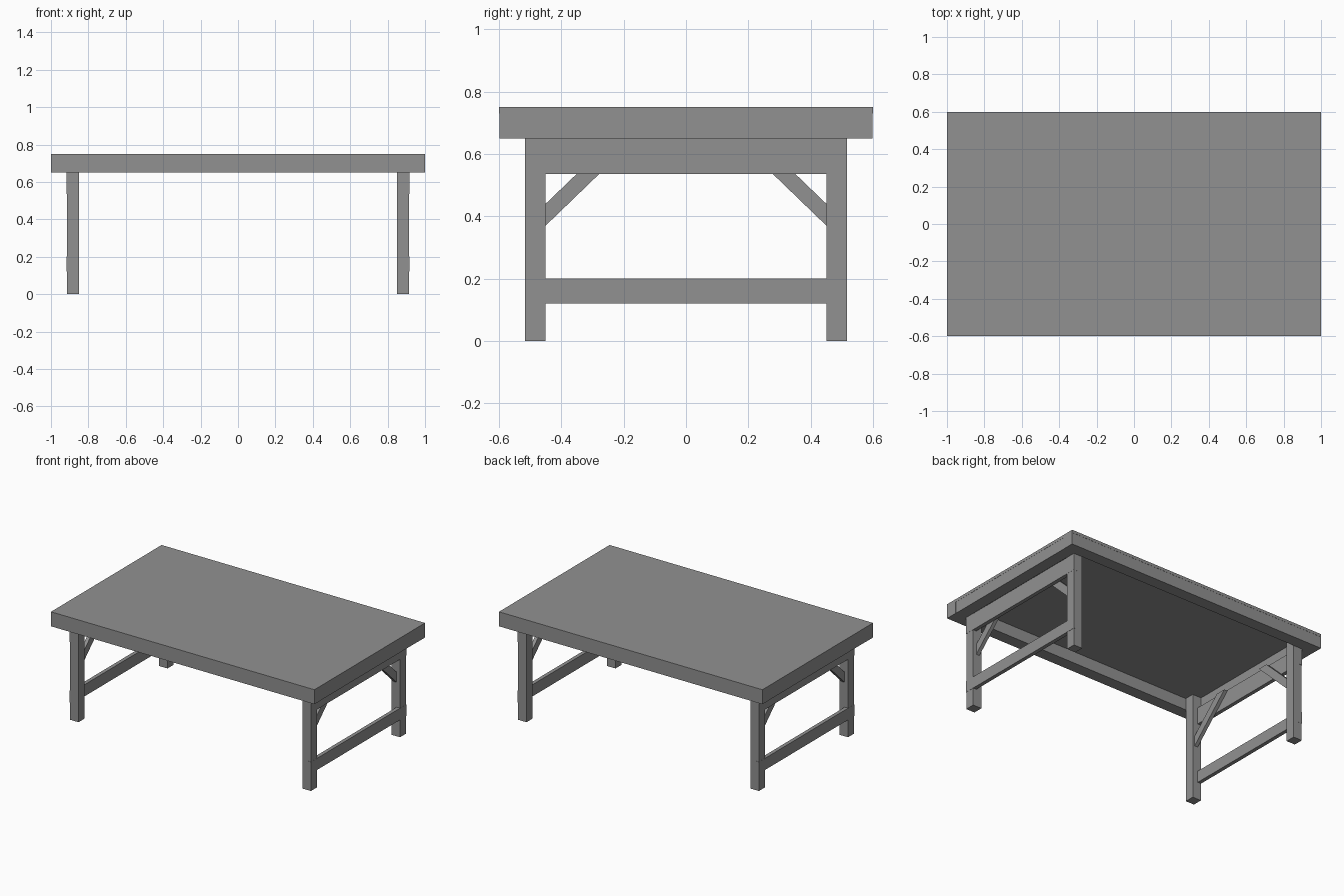
import bpy
import bmesh

if "Cube" in bpy.data.objects:
    bpy.data.objects.remove(bpy.data.objects["Cube"])

# dark grey for every part
grey = bpy.data.materials.new("dark_grey")
grey.diffuse_color = (0.283, 0.283, 0.283, 1)
grey.use_nodes = True
grey.node_tree.nodes["Principled BSDF"].inputs["Base Color"].default_value = grey.diffuse_color


def prism(name, pts, x0, x1):
    """Extrude a (y, z) outline along x."""
    n = len(pts)
    verts = [(x, y, z) for x in (x0, x1) for y, z in pts]
    faces = [tuple(range(n))[::-1], tuple(range(n, 2 * n))]
    faces += [(i, (i + 1) % n, n + (i + 1) % n, n + i) for i in range(n)]
    me = bpy.data.meshes.new(name)
    me.from_pydata(verts, [], faces)
    me.materials.append(grey)
    bm = bmesh.new()
    bm.from_mesh(me)
    bmesh.ops.recalc_face_normals(bm, faces=bm.faces)
    bm.to_mesh(me)
    bm.free()
    ob = bpy.data.objects.new(name, me)
    bpy.context.collection.objects.link(ob)
    return ob


def box(name, x, y, z):
    return prism(name, [(y[0], z[0]), (y[1], z[0]), (y[1], z[1]), (y[0], z[1])], *x)


def mirror(ob, x=False, y=False):
    m = ob.modifiers.new("mirror", "MIRROR")
    m.use_axis = (x, y, False)
    m.use_mirror_merge = False


# table top panel
box("top_panel", (-1, 1), (-0.6, 0.6), (0.73, 0.75))

# rim boards under the panel
mirror(box("long_rim", (-1, 1), (0.517, 0.599), (0.65, 0.73)), y=True)
mirror(box("end_rim", (0.917, 0.999), (-0.517, 0.517), (0.65, 0.73)), x=True)

# four square legs
mirror(box("leg", (0.85, 0.915), (0.45, 0.516), (0, 0.73)), x=True, y=True)

# rails across each leg pair
mirror(box("upper_rail", (0.89, 0.916), (-0.517, 0.517), (0.535, 0.65)), x=True)
mirror(box("lower_rail", (0.89, 0.916), (-0.517, 0.517), (0.12, 0.20)), x=True)

# diagonal braces, running up behind the upper rail
brace = [(0.45, 0.37), (0.45, 0.44), (0.237, 0.645), (0.165, 0.645)]
mirror(prism("brace", brace, 0.865, 0.89), x=True, y=True)
